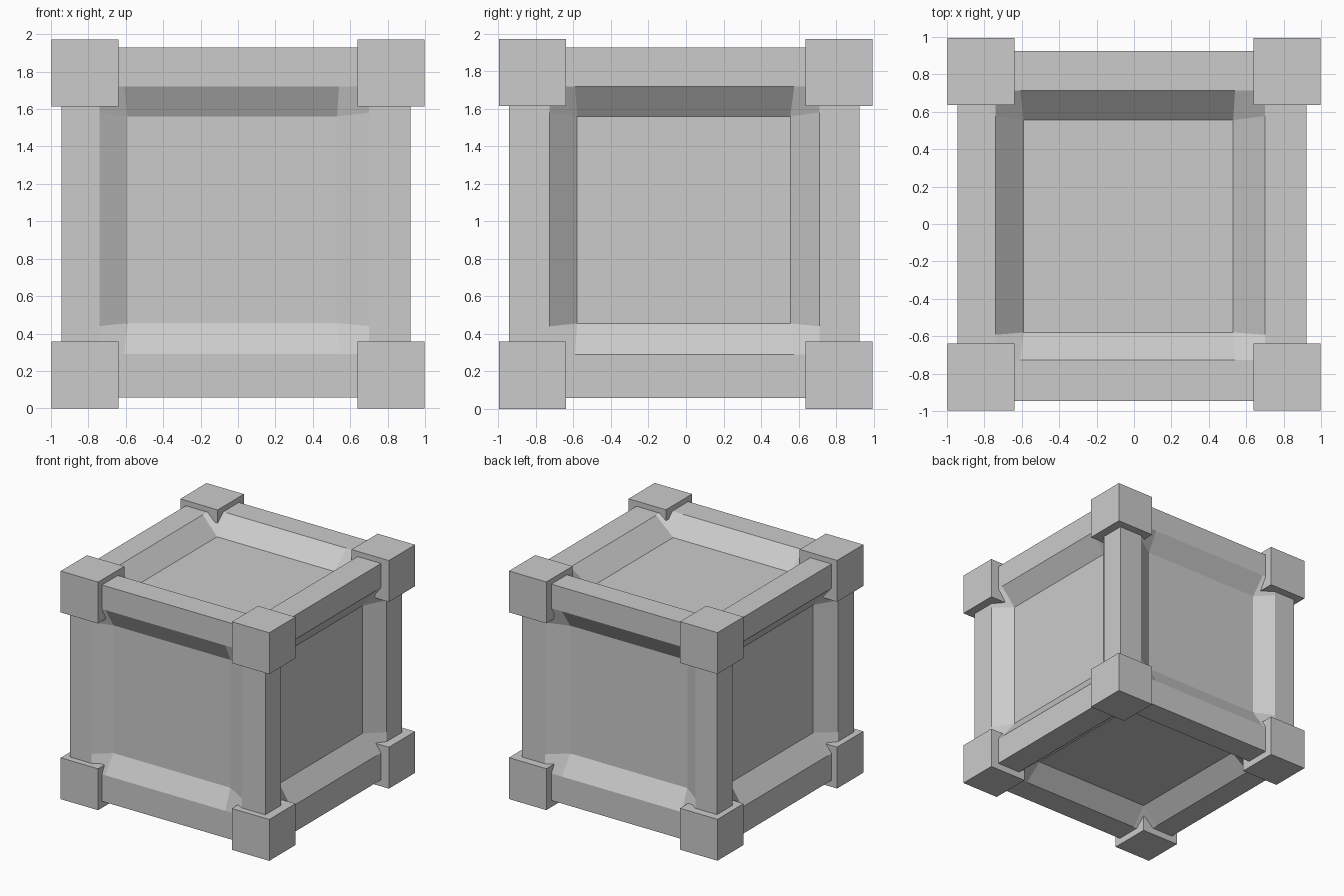
import bpy
import bmesh
from itertools import product

if "Cube" in bpy.data.objects:
    bpy.data.objects.remove(bpy.data.objects["Cube"])

# (low, high) limits on the x, y and z axes
OUTER = [(-0.945, 0.923), (-0.945, 0.926), (0.057, 1.928)]  # frame outside
OPENING = [(-0.74, 0.70), (-0.728, 0.713), (0.29, 1.72)]    # straight edges of the opening
CUT = [(-0.608, 0.54), (-0.592, 0.577), (0.44, 1.58)]       # where the corner patches start
INNER = [(-0.59, 0.53), (-0.58, 0.556), (0.455, 1.56)]      # sunken panel outline
DEPTH = [(-0.81, 0.80), (-0.86, 0.825), (0.19, 1.785)]      # sunken panel plane
BLOCKS = [(-0.998, 0.998), (-0.998, 0.995), (0.0, 1.973)]   # corner block extents
BLOCK_SIZE = 0.358
CORNERS = [(0, 0), (1, 0), (1, 1), (0, 1)]


def finish(bm, name):
    bmesh.ops.remove_doubles(bm, verts=bm.verts, dist=0.0005)
    bmesh.ops.recalc_face_normals(bm, faces=bm.faces)
    mesh = bpy.data.meshes.new(name)
    bm.to_mesh(mesh)
    bm.free()
    obj = bpy.data.objects.new(name, mesh)
    bpy.context.collection.objects.link(obj)
    return obj


def add_side(bm, axis, end):
    """One crate side: flat frame, sloped edges, corner patches, sunken panel."""
    u, v = (axis + 1) % 3, (axis + 2) % 3

    def vert(u_set, v_set, plane, corner):
        co = [0, 0, 0]
        co[axis] = plane[axis][end]
        co[u] = u_set[u][corner[0]]
        co[v] = v_set[v][corner[1]]
        return bm.verts.new(co)

    rim = [vert(OUTER, OUTER, OUTER, c) for c in CORNERS]
    along_u = [vert(CUT, OPENING, OUTER, c) for c in CORNERS]
    along_v = [vert(OPENING, CUT, OUTER, c) for c in CORNERS]
    square = [vert(OPENING, OPENING, OUTER, c) for c in CORNERS]
    panel = [vert(INNER, INNER, DEPTH, c) for c in CORNERS]
    for k in range(4):
        n = (k + 1) % 4
        lip, other = (along_u, along_v) if k % 2 == 0 else (along_v, along_u)
        bm.faces.new((rim[k], rim[n], square[n], lip[n], lip[k], square[k]))
        bm.faces.new((lip[k], lip[n], panel[n], panel[k]))
        bm.faces.new((panel[k], other[k], square[k], lip[k]))
    bm.faces.new(panel)


# Crate body with a recessed panel on all six sides
bm = bmesh.new()
for axis, end in product(range(3), range(2)):
    add_side(bm, axis, end)
finish(bm, "crate_body")

# Eight corner blocks
for n, ends in enumerate(product(range(2), repeat=3)):
    bm = bmesh.new()
    bmesh.ops.create_cube(bm, size=BLOCK_SIZE)
    half = BLOCK_SIZE / 2
    centre = [BLOCKS[a][e] + (half if e == 0 else -half) for a, e in enumerate(ends)]
    bmesh.ops.translate(bm, verts=bm.verts, vec=centre)
    finish(bm, f"corner_block_{n + 1}")
